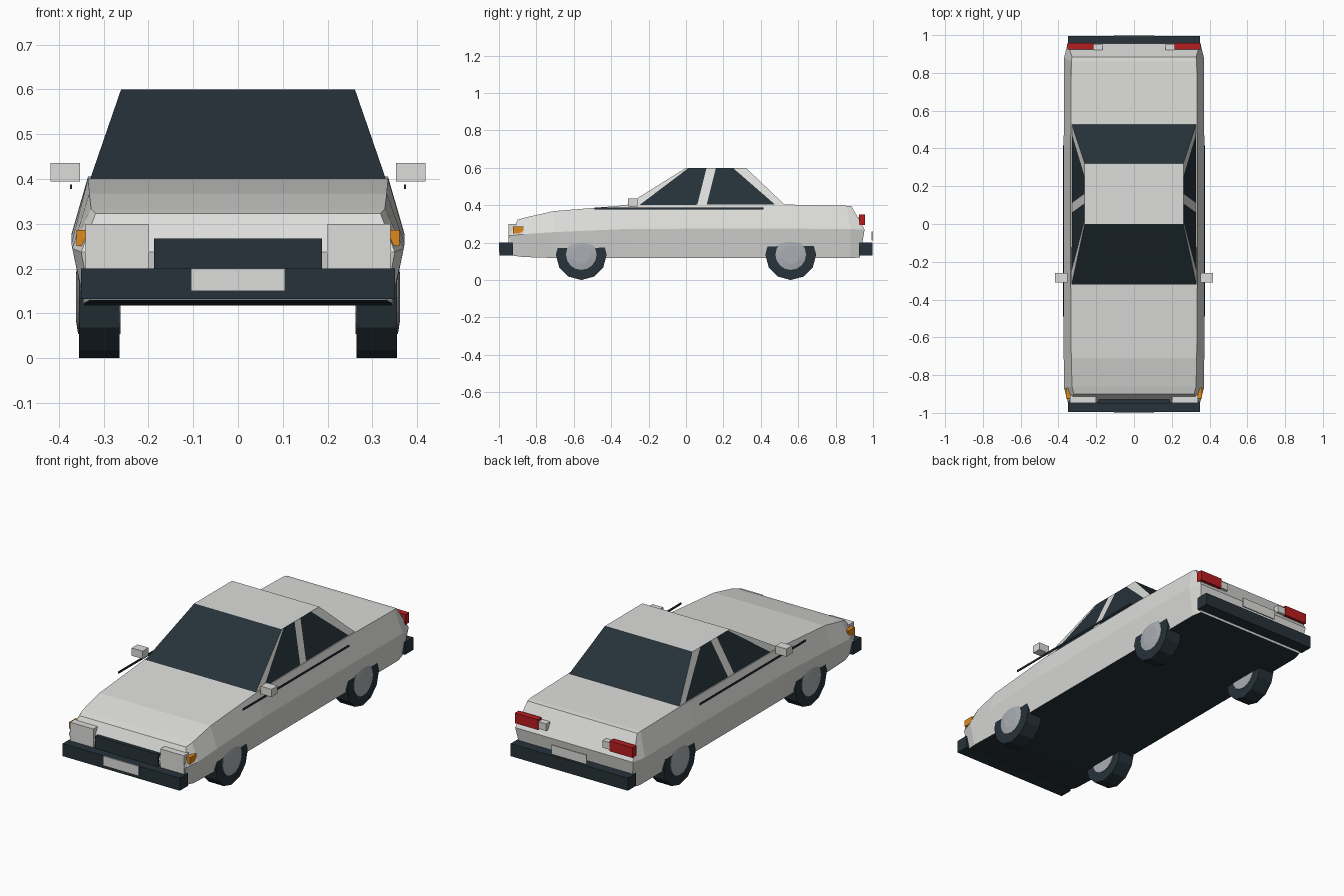
import bpy, bmesh
from math import radians
from mathutils import Matrix

cube = bpy.data.objects.get("Cube")
if cube:
    bpy.data.objects.remove(cube, do_unlink=True)


def material(name, r, g, b):
    m = bpy.data.materials.new(name)
    m.use_nodes = True
    m.diffuse_color = (r, g, b, 1)
    shader = m.node_tree.nodes["Principled BSDF"]
    shader.inputs["Base Color"].default_value = (r, g, b, 1)
    shader.inputs["Roughness"].default_value = 0.8
    return m


PAINT = material("off_white_paint", 0.72, 0.72, 0.70)
DARK = material("dark_slate", 0.019, 0.032, 0.041)
HUB = material("wheel_grey", 0.40, 0.42, 0.45)
RED = material("tail_red", 0.47, 0.012, 0.014)
AMBER = material("indicator_amber", 0.73, 0.25, 0.012)


def finish(name, bm, *mats):
    bmesh.ops.recalc_face_normals(bm, faces=bm.faces)
    mesh = bpy.data.meshes.new(name)
    bm.to_mesh(mesh)
    bm.free()
    for m in mats:
        mesh.materials.append(m)
    obj = bpy.data.objects.new(name, mesh)
    bpy.context.collection.objects.link(obj)
    return obj


def box(name, mat, xs, ys, zs):
    """Box spanning the given (min, max) ranges."""
    bm = bmesh.new()
    bmesh.ops.create_cube(bm, size=1)
    for v in bm.verts:
        v.co = [r[0] if c < 0 else r[1] for c, r in zip(v.co, (xs, ys, zs))]
    return finish(name, bm, mat)


def pair(name, mat, xs, ys, zs):
    """The same box on the left (+x) and right (-x) sides."""
    box("left_" + name, mat, xs, ys, zs)
    box("right_" + name, mat, (-xs[1], -xs[0]), ys, zs)


# Body shell: stations of (half width, y, z) for shoulder, waist and sill
stations = [
    [(0.318, -0.90, 0.323), (0.350, -0.945, 0.237), (0.33, -0.925, 0.13)],
    [(0.328, -0.86, 0.334), (0.370, -0.87, 0.245), (0.343, -0.87, 0.123)],
    [(0.332, -0.71, 0.368), (0.372, -0.71, 0.256), (0.344, -0.71, 0.118)],
    [(0.335, -0.32, 0.400), (0.372, -0.32, 0.273), (0.344, -0.32, 0.118)],
    [(0.335, 0.45, 0.405), (0.372, 0.45, 0.276), (0.344, 0.45, 0.118)],
    [(0.332, 0.86, 0.397), (0.370, 0.88, 0.272), (0.343, 0.88, 0.118)],
    [(0.328, 0.885, 0.394), (0.352, 0.955, 0.270), (0.33, 0.93, 0.12)],
]
bm = bmesh.new()
rings = []
for st in stations:
    outline = st + [(-x, y, z) for x, y, z in reversed(st)]
    rings.append([bm.verts.new(p) for p in outline])
for a, b in zip(rings, rings[1:]):
    for i in range(len(a)):
        j = (i + 1) % len(a)
        bm.faces.new((a[i], a[j], b[j], b[i]))
for ring in (rings[0], rings[-1]):
    bm.faces.new((ring[0], ring[1], ring[4], ring[5]))
    bm.faces.new((ring[1], ring[2], ring[3], ring[4]))
bmesh.ops.recalc_face_normals(bm, faces=bm.faces)
for f in bm.faces:
    f.material_index = 1 if f.normal.z < -0.9 else 0   # dark floor
finish("body", bm, PAINT, DARK)

# Cabin: sides split into pillar, window, pillar, window, pillar
base_ys = (-0.32, -0.25, 0.06, 0.11, 0.48, 0.53)
roof_ys = (0.0, 0.015, 0.11, 0.16, 0.25, 0.32)
bm = bmesh.new()
side = {}
for s in (1, -1):
    low = [bm.verts.new((s * 0.33, y, 0.40)) for y in base_ys]
    high = [bm.verts.new((s * 0.261, y, 0.60)) for y in roof_ys]
    side[s] = low, high
    for i in range(5):
        f = bm.faces.new((low[i], low[i + 1], high[i + 1], high[i]))
        f.material_index = i % 2
(l_low, l_high), (r_low, r_high) = side[1], side[-1]
bm.faces.new(l_high + r_high[::-1])
for end in (0, -1):
    f = bm.faces.new((l_low[end], r_low[end], r_high[end], l_high[end]))
    f.material_index = 1                               # front and rear glass
finish("cabin", bm, PAINT, DARK)


# Wheels
def disc(name, mat, x0, x1, r0, r1, sx, y, z, sides):
    """Cylinder or cone along x from x0 to x1, on side sx."""
    bm = bmesh.new()
    bmesh.ops.create_cone(bm, cap_ends=True, segments=sides,
                          radius1=r0, radius2=r1, depth=x1 - x0)
    turn = Matrix.Rotation(radians(90 * sx), 4, "Y")
    place = Matrix.Translation((sx * (x0 + x1) / 2, y, z))
    bmesh.ops.transform(bm, matrix=place @ turn, verts=bm.verts)
    return finish(name, bm, mat)


R = 0.136
for sx, side_name in ((1, "left"), (-1, "right")):
    for y, end_name in ((-0.56, "front"), (0.56, "rear")):
        tag = f"{end_name}_{side_name}_"
        disc(tag + "tyre", DARK, 0.265, 0.355, R, R, sx, y, R, 12)
        disc(tag + "hub", HUB, 0.262, 0.357, 0.082, 0.082, sx, y, R, 16)
        disc(tag + "hub_cap", HUB, 0.357, 0.362, 0.082, 0.05, sx, y, R, 16)

# Bumpers, grille and plates
box("front_bumper", DARK, (-0.35, 0.35), (-0.996, -0.925), (0.132, 0.20))
box("rear_bumper", DARK, (-0.35, 0.35), (0.925, 0.996), (0.132, 0.20))
box("grille", DARK, (-0.188, 0.188), (-0.95, -0.91), (0.19, 0.267))
box("front_plate", PAINT, (-0.105, 0.105), (-1.0, -0.995), (0.15, 0.20))
box("rear_plate", PAINT, (-0.105, 0.105), (0.993, 1.0), (0.21, 0.26))

# Lamps
pair("headlamp", PAINT, (0.20, 0.34), (-0.948, -0.905), (0.20, 0.30))
pair("indicator", AMBER, (0.339, 0.361), (-0.925, -0.868), (0.25, 0.286))
pair("tail_lamp", RED, (0.215, 0.352), (0.925, 0.958), (0.295, 0.35))
pair("reverse_lamp", PAINT, (0.168, 0.215), (0.92, 0.953), (0.30, 0.338))

# Mirrors and side trim
pair("mirror", PAINT, (0.353, 0.418), (-0.31, -0.26), (0.394, 0.436))
pair("side_trim", DARK, (0.37, 0.375), (-0.49, 0.415), (0.378, 0.388))
